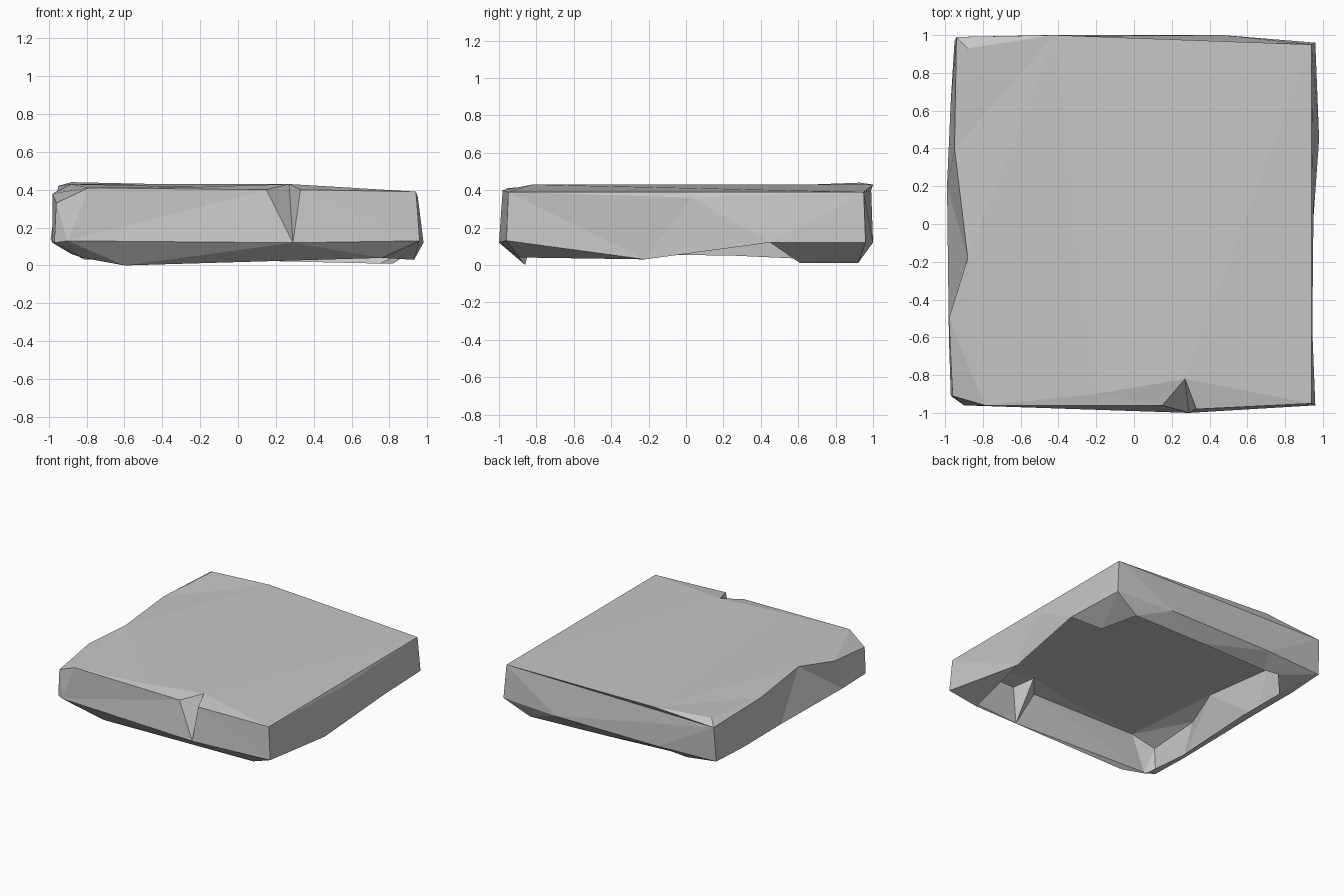
import bpy
import bmesh

default_cube = bpy.data.objects.get("Cube")
if default_cube:
    bpy.data.objects.remove(default_cube, do_unlink=True)

# Stone material
stone = bpy.data.materials.new("stone_grey")
stone.use_nodes = True
colour = (0.57, 0.57, 0.57, 1)
stone.diffuse_color = colour
for node in stone.node_tree.nodes:
    if node.type == "BSDF_PRINCIPLED":
        node.inputs["Base Color"].default_value = colour
        node.inputs["Roughness"].default_value = 0.9

# Outlines run counter-clockwise from the front left corner.
# Repeated points collapse into single chipped corners when welded.
chip_foot = (.29, -1, .12)
chip_rim = (.08, -.875, .02)
side_dent = (.95, .03, .36)
side_low = (.93, -.22, .03)
side_bulge = (.98, .45, .12)
back_top = (.94, .95, .39)
back_low = (.96, .96, .12)
corner_top = (-.94, .99, .4)

top_outline = [
    (-.96, -.91, .33), (-.79, -.96, .41),
    (.15, -.96, .4), (.27, -.82, .43), (.33, -.98, .4),
    (.94, -.95, .39), side_dent, side_dent, back_top, back_top,
    corner_top, corner_top, corner_top,
    (-.95, .4, .42), (-.88, -.18, .43), (-.98, -.5, .38),
]
belt_outline = [
    (-.97, -.91, .12), (-.9, -.96, .13),
    chip_foot, chip_foot, chip_foot,
    (.96, -.96, .13), side_low, side_bulge, back_low, back_low,
    (.47, 1, .12), (-.45, 1, .12), (-.95, .97, .12),
    (-.97, .65, .12), (-.99, .2, .14), (-.98, -.6, .12),
]
rim_outline = [
    (-.82, -.85, .04), (-.6, -.86, 0),
    chip_rim, chip_rim, chip_rim,
    (.76, -.89, .04), side_low, side_bulge, (.82, .61, .01), (.75, .92, .01),
    (.1, .9, .025), (-.51, .87, .04), (-.63, .89, .04),
    (-.81, .69, .03), (-.83, .25, .05), (-.88, -.5, .06),
]

bm = bmesh.new()


def add_loop(points):
    return [bm.verts.new(p) for p in points]


def bridge(upper, lower):
    count = len(upper)
    for i in range(count):
        j = (i + 1) % count
        bm.faces.new((upper[i], lower[i], lower[j], upper[j]))


# Side walls and lower bevel; the underside is open
top = add_loop(top_outline)
belt = add_loop(belt_outline)
rim = add_loop(rim_outline)
bridge(top, belt)
bridge(belt, rim)

# Named corners of the top surface
(left_low, front_left, chip_left, chip_tip, chip_right, front_right,
 _, dent, back_right, _, _, _, back_left, left_back, left_chip, left_front) = top
peak, ridge, hump = add_loop([(-.88, .93, .44), (-.42, 1, .43), (-.2, -.9, .415)])

# Main top surface fans out from the back ridge
fan = [peak, left_back, left_chip, hump, chip_tip, back_right]
for a, b in zip(fan, fan[1:]):
    bm.faces.new((ridge, a, b))

# Smaller facets around the edges of the top
for facet in (
    (back_right, back_left, ridge), (ridge, back_left, peak),
    (back_left, left_back, peak), (left_chip, left_front, front_left),
    (left_front, left_low, front_left), (left_chip, front_left, hump),
    (front_left, chip_left, hump), (chip_left, chip_tip, hump),
    (chip_tip, chip_right, front_right), (chip_tip, front_right, back_right),
    (front_right, dent, back_right),
):
    bm.faces.new(facet)

# Weld the chips and cut everything into flat facets
bmesh.ops.remove_doubles(bm, verts=bm.verts[:], dist=.001)
bmesh.ops.triangulate(bm, faces=bm.faces[:])
bmesh.ops.recalc_face_normals(bm, faces=bm.faces[:])

mesh = bpy.data.meshes.new("stone_slab")
bm.to_mesh(mesh)
bm.free()
mesh.materials.append(stone)
slab = bpy.data.objects.new("stone_slab", mesh)
bpy.context.collection.objects.link(slab)
